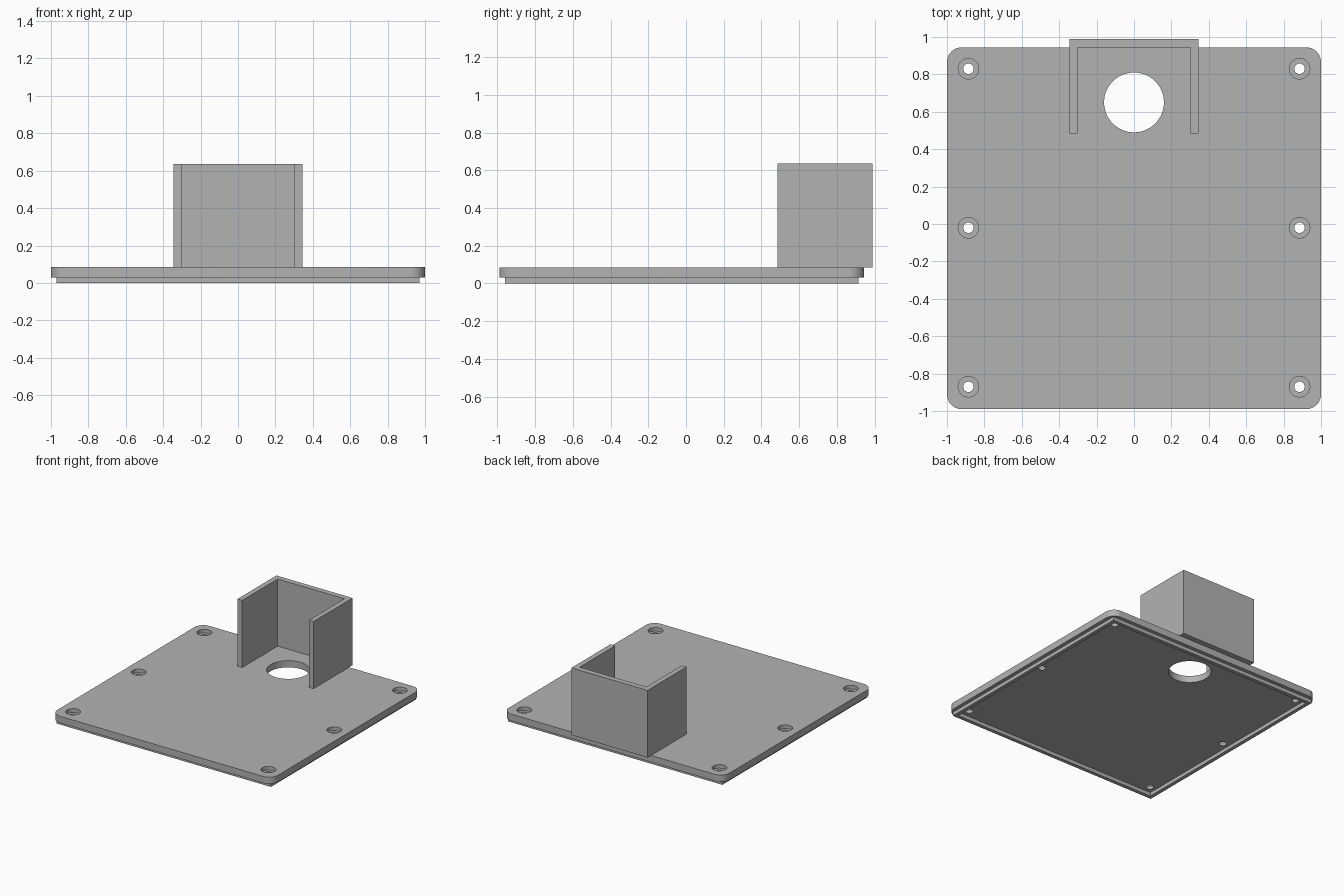
import bpy, bmesh, math

cube = bpy.data.objects.get("Cube")
if cube:
    bpy.data.objects.remove(cube, do_unlink=True)

GREY = (0.45, 0.45, 0.45, 1.0)
mat = bpy.data.materials.new("plain grey")
mat.use_nodes = True
mat.diffuse_color = GREY
mat.node_tree.nodes["Principled BSDF"].inputs["Base Color"].default_value = GREY


def prism(name, outline, z0, z1):
    """Extrude a counter-clockwise outline from z0 to z1."""
    bm = bmesh.new()
    face = bm.faces.new([bm.verts.new((x, y, z0)) for x, y in outline])
    top = bmesh.ops.extrude_face_region(bm, geom=[face])["geom"]
    verts = [v for v in top if isinstance(v, bmesh.types.BMVert)]
    bmesh.ops.translate(bm, verts=verts, vec=(0, 0, z1 - z0))
    bmesh.ops.recalc_face_normals(bm, faces=bm.faces)
    mesh = bpy.data.meshes.new(name)
    bm.to_mesh(mesh)
    bm.free()
    mesh.materials.append(mat)
    obj = bpy.data.objects.new(name, mesh)
    bpy.context.collection.objects.link(obj)
    return obj


def rectangle(x0, x1, y0, y1):
    return [(x0, y0), (x1, y0), (x1, y1), (x0, y1)]


def circle(x, y, r, n=48):
    return [(x + r * math.cos(math.tau * i / n), y + r * math.sin(math.tau * i / n))
            for i in range(n)]


def rounded(x0, x1, y0, y1, r, n=10):
    corners = [(x1 - r, y1 - r), (x0 + r, y1 - r), (x0 + r, y0 + r), (x1 - r, y0 + r)]
    return [(cx + r * math.cos(math.pi / 2 * (k + i / n)),
             cy + r * math.sin(math.pi / 2 * (k + i / n)))
            for k, (cx, cy) in enumerate(corners) for i in range(n + 1)]


def cut(target, cutter):
    mod = target.modifiers.new("cut", "BOOLEAN")
    mod.operation = "DIFFERENCE"
    mod.solver = "EXACT"
    mod.object = cutter
    bpy.context.view_layer.objects.active = target
    bpy.ops.object.modifier_apply(modifier=mod.name)
    bpy.data.objects.remove(cutter, do_unlink=True)


LIP, TOP = 0.03, 0.085
FRONT, BACK = -0.99, 0.945

# Cover plate with rounded corners and the cable hole
plate = prism("cover_plate", rounded(-1, 1, FRONT, BACK, 0.08), LIP, TOP)
cut(plate, prism("cable_hole", circle(0, 0.65, 0.16, 64), -0.1, 0.2))

# Counterbored screw holes, three along each side
for x in (-0.885, 0.885):
    for y in (0.83, -0.02, -0.87):
        cut(plate, prism("counterbore", circle(x, y, 0.055), 0.055, 0.2))
        cut(plate, prism("screw_hole", circle(x, y, 0.028), -0.1, 0.2))

# Square-cornered locating rim under the plate
rim = prism("locating_rim", rectangle(-0.97, 0.97, FRONT + 0.03, BACK - 0.03), 0, LIP)
cut(rim, prism("rim_opening", rectangle(-0.94, 0.94, FRONT + 0.06, BACK - 0.06), -0.1, 0.2))

# U-shaped guard, open to the front, overhanging the back edge
W, T, Y0, Y1 = 0.345, 0.043, 0.485, 0.99
guard = prism("cable_guard", [
    (-W, Y0), (-W + T, Y0), (-W + T, BACK), (W - T, BACK),
    (W - T, Y0), (W, Y0), (W, Y1), (-W, Y1)], TOP, 0.635)

# Smooth the round edges only
bpy.ops.object.select_all(action="DESELECT")
plate.select_set(True)
bpy.context.view_layer.objects.active = plate
bpy.ops.object.shade_smooth_by_angle(angle=math.radians(30))
